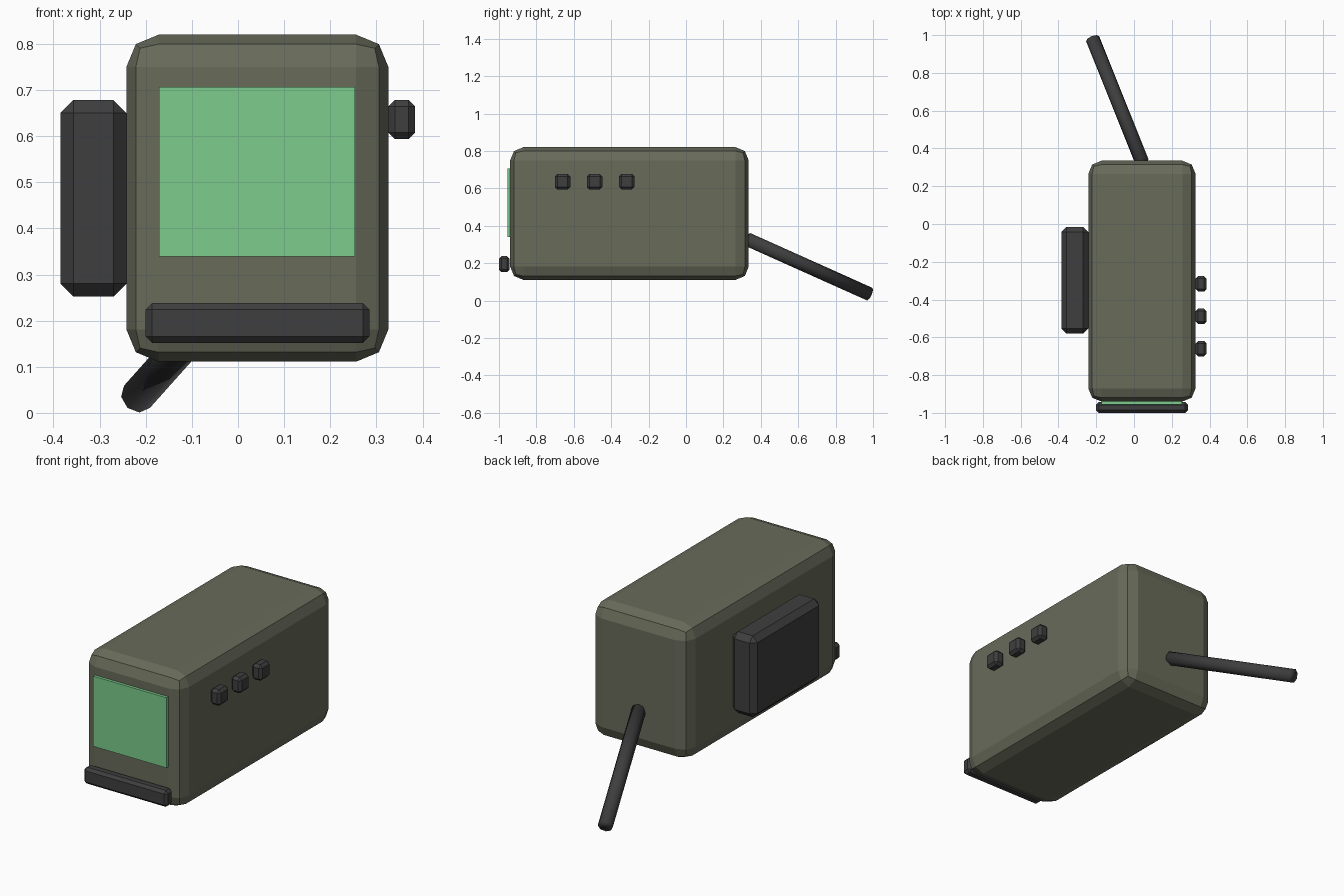
import bpy
from mathutils import Vector

if "Cube" in bpy.data.objects:
    bpy.data.objects.remove(bpy.data.objects["Cube"])


def srgb(r, g, b):
    return [((c / 255 + 0.055) / 1.055) ** 2.4 for c in (r, g, b)] + [1.0]


def material(name, rgb):
    m = bpy.data.materials.new(name)
    m.diffuse_color = srgb(*rgb)
    m.use_nodes = True
    m.node_tree.nodes["Principled BSDF"].inputs["Base Color"].default_value = m.diffuse_color
    return m


olive = material("olive casing", (104, 107, 90))
dark = material("dark rubber", (62, 62, 63))
green = material("green screen", (124, 204, 140))


def box(name, lo, hi, mat, bevel=0.0, segments=1):
    """Box between two corners, with optional bevelled edges."""
    lo, hi = Vector(lo), Vector(hi)
    bpy.ops.mesh.primitive_cube_add(size=1, location=(lo + hi) / 2)
    ob = bpy.context.object
    ob.name = name
    ob.scale = hi - lo
    bpy.ops.object.transform_apply(location=False, rotation=False, scale=True)
    ob.data.materials.append(mat)
    if bevel:
        mod = ob.modifiers.new("bevel", 'BEVEL')
        mod.width = bevel
        mod.segments = segments
    return ob


# Main casing
box("casing", (-0.242, -0.94, 0.111), (0.326, 0.335, 0.82), olive, 0.07, 2)

# Screen plate and the bar below it
box("screen", (-0.171, -0.955, 0.339), (0.254, -0.946, 0.707), green)
box("screen_backing", (-0.171, -0.946, 0.339), (0.254, -0.935, 0.707), green)
box("front_bar", (-0.20, -1.0, 0.152), (0.285, -0.943, 0.238), dark, 0.014)

# Side pack
box("side_pack", (-0.385, -0.581, 0.252), (-0.242, -0.015, 0.678), dark, 0.028)

# Three buttons on the right side
for i in range(3):
    y = -0.66 + i * 0.1715
    box(f"button_{i + 1}", (0.326, y - 0.0415, 0.594), (0.384, y + 0.0415, 0.678), dark, 0.014)

# Antenna leaning down and back
start, end = Vector((0.042, 0.33, 0.327)), Vector((-0.219, 0.981, 0.035))
axis = end - start
bpy.ops.mesh.primitive_cylinder_add(vertices=8, radius=0.037, depth=axis.length,
                                    location=(start + end) / 2)
antenna = bpy.context.object
antenna.name = "antenna"
antenna.rotation_euler = axis.to_track_quat('Z', 'Y').to_euler()
antenna.data.materials.append(dark)
bpy.ops.object.shade_smooth()
